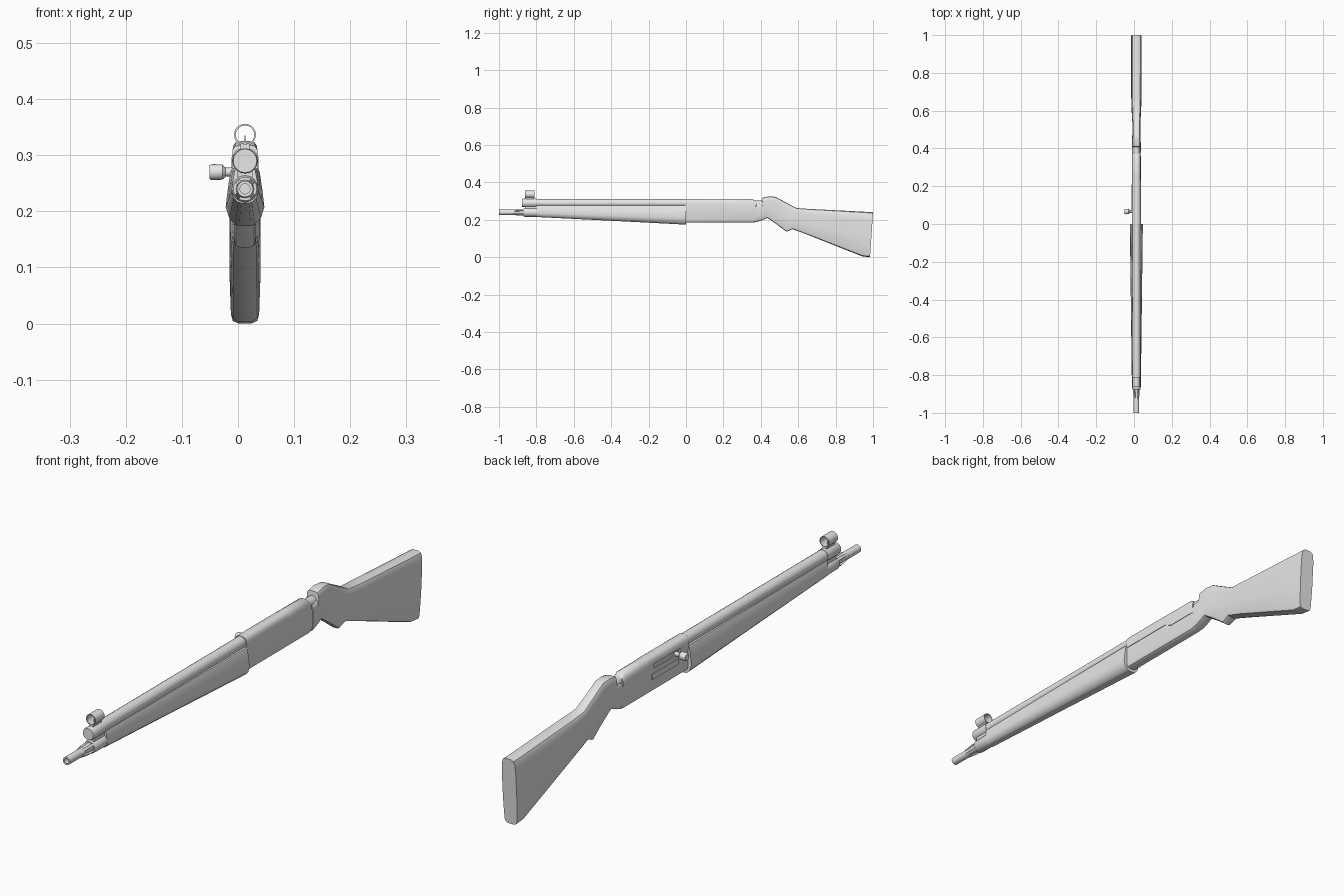
import bpy
import bmesh
import math
from mathutils import Vector

cube = bpy.data.objects.get("Cube")
if cube:
    bpy.data.objects.remove(cube, do_unlink=True)

grey = bpy.data.materials.new("plain grey")
grey.use_nodes = True
grey.diffuse_color = (0.8, 0.8, 0.8, 1)
grey.node_tree.nodes["Principled BSDF"].inputs["Base Color"].default_value = (0.8, 0.8, 0.8, 1)

CX = 0.0125  # centre plane of the long body


def loft(name, rings, closed=False, angle=35):
    """Skin a list of equal-length point rings into one object."""
    bm = bmesh.new()
    vs = [[bm.verts.new(p) for p in ring] for ring in rings]
    n = len(vs[0])
    pairs = list(zip(vs, vs[1:]))
    if closed:
        pairs.append((vs[-1], vs[0]))
    for a, b in pairs:
        for i in range(n):
            j = (i + 1) % n
            bm.faces.new((a[i], a[j], b[j], b[i]))
    if not closed:
        bm.faces.new(vs[0])
        bm.faces.new(vs[-1])
    bmesh.ops.recalc_face_normals(bm, faces=bm.faces)
    mesh = bpy.data.meshes.new(name)
    bm.to_mesh(mesh)
    bm.free()
    ob = bpy.data.objects.new(name, mesh)
    bpy.context.collection.objects.link(ob)
    mesh.materials.append(grey)
    bpy.ops.object.select_all(action="DESELECT")
    ob.select_set(True)
    bpy.context.view_layer.objects.active = ob
    bpy.ops.object.shade_smooth_by_angle(angle=math.radians(angle))
    return ob


def body(name, half, stations):
    """half: (width share, height share) up one side.
    stations: (y bottom, z bottom, y top, z top, half width)."""
    outline = half + [(-u, t) for u, t in reversed(half)]
    rings = []
    for yb, zb, yt, zt, hw in stations:
        rings.append([(CX + u * hw, yb + t * (yt - yb), zb + t * (zt - zb))
                      for u, t in outline])
    return loft(name, rings)


def lathe(name, profile, z, sides=16, axis="y", y=0, closed=False):
    """profile: (position along axis, radius)."""
    rings = []
    for a, r in profile:
        ring = []
        for i in range(sides):
            t = math.tau * i / sides
            c, s = r * math.cos(t), r * math.sin(t)
            ring.append((CX + c, a, z + s) if axis == "y" else (a, y + c, z + s))
        rings.append(ring)
    return loft(name, rings, closed)


def box(name, lo, hi):
    corners = [(lo[0], lo[1]), (hi[0], lo[1]), (hi[0], hi[1]), (lo[0], hi[1])]
    return loft(name, [[(x, y, z) for x, y in corners] for z in (lo[2], hi[2])])


# Shoulder stock, with grip and raised comb
stock_half = [(0.4, 0), (0.78, 0.02), (0.9, 0.07), (1, 0.4), (1, 0.8),
              (0.92, 0.93), (0.75, 0.98), (0.4, 1)]
body("stock", stock_half, [
    (0.378, 0.188, 0.378, 0.285, 0.024),
    (0.405, 0.197, 0.408, 0.290, 0.024),
    (0.412, 0.200, 0.410, 0.318, 0.024),
    (0.436, 0.210, 0.440, 0.325, 0.023),
    (0.490, 0.172, 0.478, 0.323, 0.021),
    (0.537, 0.136, 0.530, 0.295, 0.021),
    (0.570, 0.150, 0.590, 0.263, 0.024),
    (0.640, 0.124, 0.660, 0.258, 0.027),
    (0.943, 0.004, 0.955, 0.243, 0.028),
    (0.984, 0.000, 1.000, 0.241, 0.028)])

# Receiver: lower housing, rounded upper cover and rear bolt end
lower_half = [(0.45, 0), (0.8, 0.04), (1, 0.2), (1, 1)]
body("receiver_lower", lower_half, [
    (-0.01, 0.185, -0.01, 0.27, 0.0215),
    (0.365, 0.185, 0.365, 0.27, 0.0215),
    (0.380, 0.192, 0.380, 0.27, 0.0215)])
cover_half = [(1, 0), (1, 0.5), (0.92, 0.75), (0.7, 0.92), (0.35, 1)]
cover = body("receiver_cover", cover_half, [
    (-0.002, 0.265, -0.002, 0.312, 0.0235),
    (0.22, 0.265, 0.22, 0.312, 0.0235),
    (0.25, 0.250, 0.25, 0.312, 0.0235),
    (0.355, 0.250, 0.355, 0.312, 0.0235),
    (0.372, 0.250, 0.372, 0.300, 0.0225)])
lathe("bolt_end", [(0.35, 0.018), (0.405, 0.018), (0.43, 0.014)], 0.284)

# Loading slot cut in the side that carries the handle
cutter = box("slot_cutter", (-0.03, 0.05, 0.268), (-0.004, 0.20, 0.285))
cutter.hide_render = True
cutter.hide_viewport = True
cut = cover.modifiers.new("slot", "BOOLEAN")
cut.object = cutter
cut.operation = "DIFFERENCE"
cut.solver = "EXACT"
box("side_plate", (-0.0125, 0.06, 0.232), (-0.007, 0.21, 0.252))

# Fore end, tapering towards the muzzle
fore_half = [(0.3, 0), (0.5, 0.02), (0.82, 0.14), (1, 0.33), (0.9, 0.62),
             (0.76, 0.94), (0.68, 1)]
body("fore_end", fore_half, [
    (-0.80, 0.215, -0.80, 0.276, 0.0245),
    (-0.40, 0.195, -0.40, 0.276, 0.0295),
    (0.00, 0.174, 0.00, 0.276, 0.0345)])

# Upper tube and its end band
lathe("upper_tube", [(-0.87, 0.021), (0.01, 0.021)], 0.29)
lathe("upper_band", [(-0.876, 0.021), (-0.872, 0.0225), (-0.80, 0.0225)], 0.29)

# Lower barrel: collar and hollow muzzle
lathe("barrel_collar", [(-0.868, 0.021), (-0.862, 0.024), (-0.79, 0.024)], 0.24)
lathe("muzzle", [(-0.80, 0.016), (-0.87, 0.016), (-0.90, 0.013), (-0.925, 0.0145),
                 (-1.0, 0.0145), (-1.0, 0.009), (-0.95, 0.009)], 0.24)
box("band_bridge", (CX - 0.013, -0.862, 0.25), (CX + 0.013, -0.80, 0.28))

# Four tapered fins around the muzzle
for k in range(4):
    t = math.pi / 4 + k * math.pi / 2
    out = Vector((math.cos(t), 0, math.sin(t)))
    side = Vector((-math.sin(t), 0, math.cos(t))) * 0.005
    rings = []
    for y, r in ((-0.93, 0.0145), (-0.89, 0.020), (-0.865, 0.020)):
        mid = Vector((CX, y, 0.24))
        rings.append([mid + out * 0.008 - side, mid + out * r - side,
                      mid + out * r + side, mid + out * 0.008 + side])
    loft("muzzle_fin", rings)

# Front sight: hood ring, foot and pointed post
lathe("sight_hood", [(-0.86, 0.0195), (-0.81, 0.0195), (-0.81, 0.0165), (-0.86, 0.0165)],
      0.3365, sides=24, closed=True)
box("sight_foot", (CX - 0.008, -0.858, 0.305), (CX + 0.008, -0.812, 0.319))
loft("sight_post", [[(CX + sx * w, -0.835 + sy * d, z)
                     for sx, sy in ((-1, -1), (1, -1), (1, 1), (-1, 1))]
                    for z, w, d in ((0.315, 0.003, 0.008), (0.335, 0.0007, 0.004))])

# Side handle with a rounded knob
lathe("handle", [(0.0, 0.008), (-0.022, 0.008), (-0.028, 0.0135), (-0.047, 0.0145),
                 (-0.051, 0.012)], 0.27, axis="x", y=0.066)
